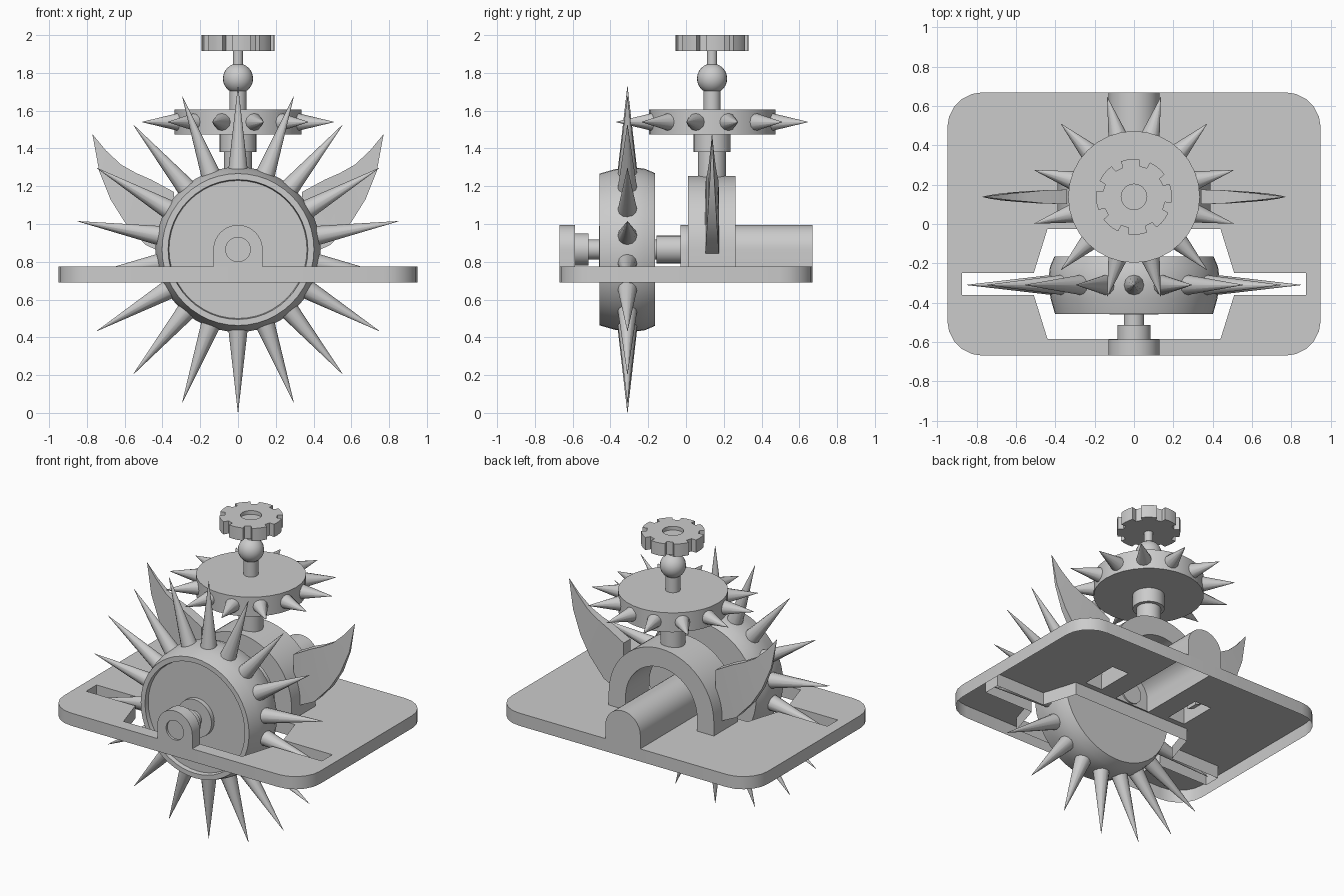
import bpy, bmesh
from math import sin, cos, pi, radians
from mathutils import Matrix, Vector

if "Cube" in bpy.data.objects:
    bpy.data.objects.remove(bpy.data.objects["Cube"])

CZ = 0.865      # wheel axle height
WY = -0.31      # wheel centre in y
DY = 0.138      # column centre in y


def finish(name, bm, angle=None, drop=None):
    bmesh.ops.remove_doubles(bm, verts=bm.verts, dist=1e-5)
    bmesh.ops.recalc_face_normals(bm, faces=bm.faces)
    if drop:    # leave the skin open where drop(normal, centre) is true
        bm.normal_update()
        gone = [f for f in bm.faces if drop(f.normal, f.calc_center_median())]
        bmesh.ops.delete(bm, geom=gone, context='FACES')
    me = bpy.data.meshes.new(name)
    bm.to_mesh(me)
    bm.free()
    ob = bpy.data.objects.new(name, me)
    bpy.context.collection.objects.link(ob)
    if angle:
        bpy.ops.object.select_all(action='DESELECT')
        ob.select_set(True)
        bpy.context.view_layer.objects.active = ob
        bpy.ops.object.shade_smooth_by_angle(angle=radians(angle))
    return ob


def lathe(name, profile, axis, n=32):
    """Revolve (radius, position) pairs around the y axle or the z column."""
    bm = bmesh.new()
    rings = []
    for r, h in profile:
        ring = []
        for i in range(n):
            a = 2 * pi * i / n
            c, s = r * cos(a), r * sin(a)
            ring.append(bm.verts.new((c, h, CZ + s) if axis == 'Y' else (c, DY + s, h)))
        rings.append(ring)
    for a, b in zip(rings, rings[1:]):
        for i in range(n):
            j = (i + 1) % n
            bm.faces.new((a[i], a[j], b[j], b[i]))
    return finish(name, bm, 30)


def slab(name, loops, lo, hi, axis='Z', drop=None):
    """Flat outline with holes, thickened from lo to hi along z or y."""
    cu = bpy.data.curves.new(name, 'CURVE')
    cu.dimensions, cu.fill_mode, cu.extrude = '2D', 'BOTH', (hi - lo) / 2
    for pts in loops:
        sp = cu.splines.new('POLY')
        sp.points.add(len(pts) - 1)
        for p, (x, y) in zip(sp.points, pts):
            p.co = (x, y, 0, 1)
        sp.use_cyclic_u = True
    tmp = bpy.data.objects.new(name + "_outline", cu)
    bpy.context.collection.objects.link(tmp)
    bpy.context.view_layer.update()
    me = tmp.to_mesh()
    bm = bmesh.new()
    bm.from_mesh(me)
    tmp.to_mesh_clear()
    bpy.data.objects.remove(tmp)
    mid = (lo + hi) / 2
    if axis == 'Z':
        bm.transform(Matrix.Translation((0, 0, mid)))
    else:
        bm.transform(Matrix.Translation((0, mid, 0)) @ Matrix.Rotation(pi / 2, 4, 'X'))
    return finish(name, bm, 30, drop)


def spikes(name, count, start, r0, r1, rad, center, axis):
    bm = bmesh.new()
    for k in range(count):
        a = start + 2 * pi * k / count
        d = Vector((cos(a), 0, sin(a)) if axis == 'Y' else (cos(a), sin(a), 0))
        m = Matrix.Translation(Vector(center) + d * (r0 + r1) / 2) @ d.to_track_quat('Z', 'Y').to_matrix().to_4x4()
        bmesh.ops.create_cone(bm, cap_ends=True, segments=12, radius1=rad, radius2=0.001,
                              depth=r1 - r0, matrix=m)
    return finish(name, bm, 40)


def rect(x0, x1, y0, y1):
    return [(x0, y0), (x1, y0), (x1, y1), (x0, y1)]


def arc(r, a0, a1, n, cx=0, cy=0):
    return [(cx + r * cos(a0 + (a1 - a0) * i / n), cy + r * sin(a0 + (a1 - a0) * i / n)) for i in range(n + 1)]


def circle(r, cy=0):
    return arc(r, 0, 2 * pi * 23 / 24, 23, 0, cy)


def tunnel(r, foot, n=20):
    return [(r, foot)] + arc(r, 0, pi, n, 0, CZ) + [(-r, foot)]


# Base plate: open-bottomed tray with wheel opening and holes under arch and housing
R = 0.18
outer = []
for q, (sx, sy) in enumerate([(1, 1), (-1, 1), (-1, -1), (1, -1)]):
    outer += arc(R, q * pi / 2, (q + 1) * pi / 2, 5, sx * (0.95 - R), sy * (0.67 - R))
half = [(0.44, -0.585), (0.51, -0.36), (0.875, -0.36), (0.875, -0.25), (0.51, -0.25), (0.44, -0.025)]
opening = half + [(-x, y) for x, y in reversed(half)]
slab("base_plate", [outer, opening, rect(0.265, 0.39, 0.01, 0.262), rect(-0.39, -0.265, 0.01, 0.262),
                    rect(-0.13, 0.13, -0.015, 0.66)], 0.69, 0.775, 'Z',
     lambda n, c: n.z < -0.5 or (abs(n.z) < 0.5 and abs(c.x) < 0.4 and -0.02 < c.y < 0.665))


def underside(n, c):
    return n.z < -0.9 and c.z < 0.78


# Spiked wheel
lathe("wheel", [(0, -0.46), (0.125, -0.46), (0.125, -0.43), (0.365, -0.43), (0.37, -0.457), (0.402, -0.457),
                (0.424, -0.38), (0.437, -0.30), (0.428, -0.22), (0.405, -0.165), (0, -0.165)], 'Y', 48)
spikes("wheel_spikes", 18, pi / 2, 0.39, 0.862, 0.055, (0, WY, CZ), 'Y')

# Axle and its bearings
lathe("axle_front", [(0, -0.60), (0.085, -0.60), (0.085, -0.515), (0.052, -0.515), (0.052, -0.45), (0, -0.45)], 'Y')
lathe("axle_rear", [(0, -0.18), (0.052, -0.18), (0.052, -0.155), (0.073, -0.155), (0.073, -0.02), (0, -0.02)], 'Y')
slab("front_bearing", [tunnel(0.13, 0.775), circle(0.065, CZ)], -0.67, -0.588, 'Y')
slab("bearing_back", [circle(0.07, CZ)], -0.655, -0.595, 'Y')

# Rear housing and the arch over it, both open underneath
slab("rear_housing", [tunnel(0.13, 0.775)], -0.03, 0.67, 'Y', underside)
slab("arch", [tunnel(0.39, 0.775, 28) + tunnel(0.265, 0.775, 28)[::-1]], 0.01, 0.262, 'Y', underside)

# Side blades: (upper point, lower point, half thickness)
stations = [((0.34, 1.17), (0.34, 0.82), 0.037), ((0.46, 1.235), (0.49, 0.89), 0.033),
            ((0.54, 1.27), (0.60, 1.01), 0.025), ((0.62, 1.315), (0.675, 1.13), 0.018),
            ((0.70, 1.39), (0.735, 1.28), 0.009), ((0.77, 1.475), (0.77, 1.47), 0.001)]
for side, s in (("left", -1), ("right", 1)):
    bm = bmesh.new()
    prev = None
    for (ux, uz), (lx, lz), t in stations:
        ring = [bm.verts.new((s * x, DY + y, z)) for x, y, z in
                [(ux, -t, uz), (ux, t, uz), (lx, t, lz), (lx, -t, lz)]]
        if prev:
            for k in range(4):
                bm.faces.new((prev[k], prev[(k + 1) % 4], ring[(k + 1) % 4], ring[k]))
        else:
            bm.faces.new(ring)
        prev = ring
    bm.faces.new(prev)
    finish(side + "_blade", bm, 30)

# Column, spiked disc and ball
lathe("column", [(0, 1.20), (0.075, 1.20), (0.075, 1.38), (0.097, 1.38), (0.097, 1.48), (0, 1.48)], 'Z')
lathe("disc", [(0, 1.475), (0.335, 1.475), (0.335, 1.605), (0, 1.605)], 'Z', 32)
spikes("disc_spikes", 12, pi / 12, 0.315, 0.525, 0.05, (0, DY, 1.54), 'Z')
lathe("stem", [(0, 1.60), (0.045, 1.60), (0.045, 1.72), (0.027, 1.72), (0.027, 1.93), (0, 1.93)], 'Z', 24)
lathe("ball", [(0.08 * sin(pi * k / 12), 1.77 - 0.08 * cos(pi * k / 12)) for k in range(13)], 'Z', 24)

# Toothed knob with a sunken centre
teeth = []
for k in range(8):
    a = k * pi / 4 + 0.1
    teeth += arc(0.193, a - 0.25, a + 0.25, 3) + arc(0.16, a + 0.27, a + pi / 4 - 0.27, 1)
for name, loops, lo, hi in (("knob", [teeth, circle(0.065)], 1.915, 2.0),
                            ("knob_centre", [circle(0.066)], 1.915, 1.975)):
    slab(name, loops, lo, hi).location.y = DY
